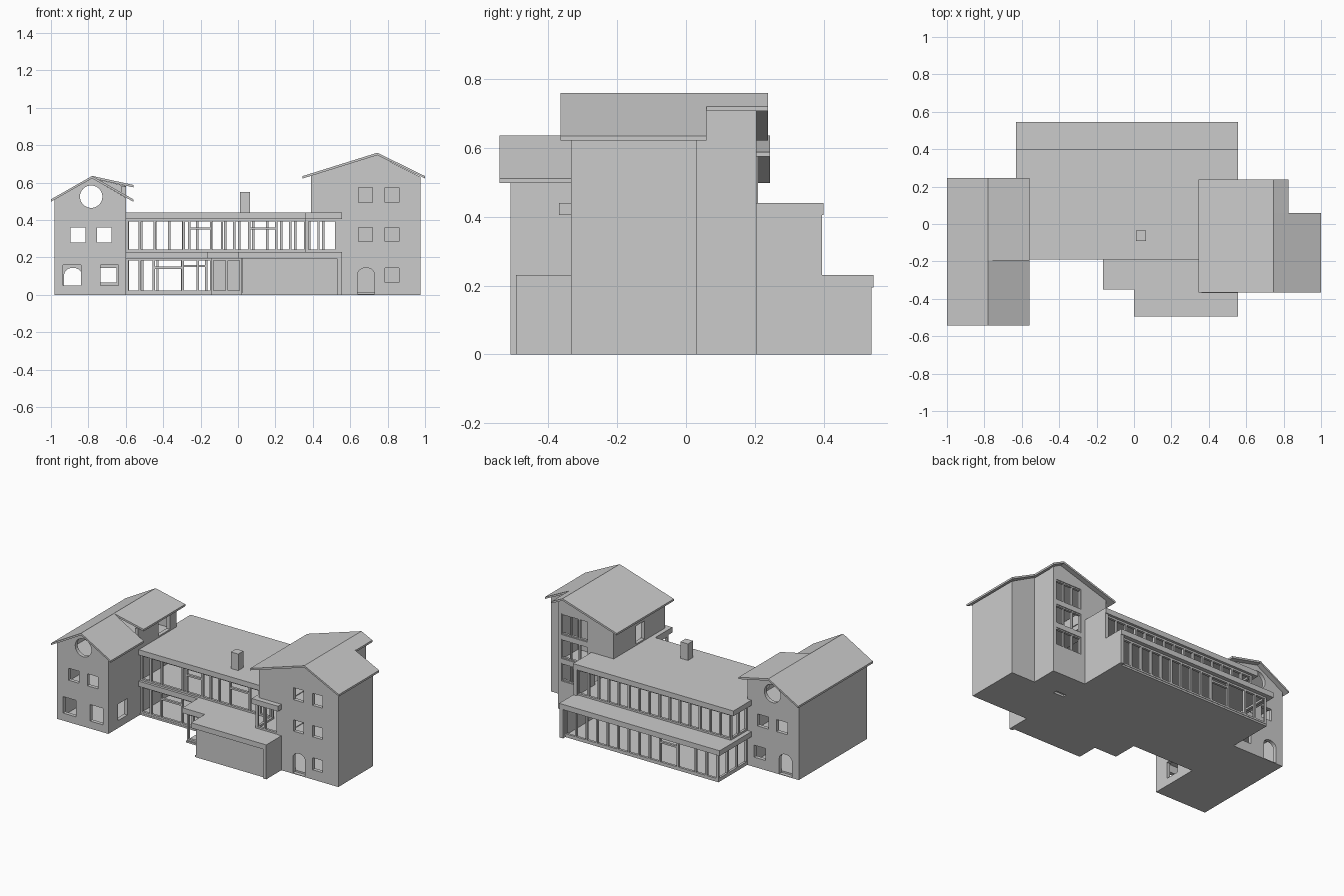
import bpy, bmesh, math
from mathutils import Matrix, Vector

if "Cube" in bpy.data.objects:
    bpy.data.objects.remove(bpy.data.objects["Cube"])

X_FRONT = Matrix(((1, 0, 0, 0), (0, 0, -1, 0), (0, 1, 0, 0), (0, 0, 0, 1)))   # drawn in x,z
X_SIDE = Matrix(((0, 0, 1, 0), (1, 0, 0, 0), (0, 1, 0, 0), (0, 0, 0, 1)))     # drawn in y,z
T = 0.025


def plate(name, outline, holes, d0, d1, plane):
    """Outline with holes, given depth between d0 and d1 along the plane's axis."""
    cu = bpy.data.curves.new(name, 'CURVE')
    cu.dimensions = '2D'
    cu.fill_mode = 'BOTH'
    cu.extrude = abs(d1 - d0) / 2
    for pts in [outline] + holes:
        sp = cu.splines.new('POLY')
        sp.points.add(len(pts) - 1)
        for p, (u, v) in zip(sp.points, pts):
            p.co = (u, v, 0, 1)
        sp.use_cyclic_u = True
    tmp = bpy.data.objects.new(name + "_tmp", cu)
    bpy.context.collection.objects.link(tmp)
    bpy.context.view_layer.update()
    dg = bpy.context.evaluated_depsgraph_get()
    me = bpy.data.meshes.new_from_object(tmp.evaluated_get(dg))
    bpy.data.objects.remove(tmp)
    mid = (d0 + d1) / 2
    off = {'y': Vector((0, mid, 0)), 'x': Vector((mid, 0, 0)), 'z': Vector((0, 0, mid))}[plane]
    rot = {'y': X_FRONT, 'x': X_SIDE, 'z': Matrix.Identity(4)}[plane]
    me.transform(Matrix.Translation(off) @ rot)
    me.name = name
    for p in me.polygons:
        p.use_smooth = False
    ob = bpy.data.objects.new(name, me)
    bpy.context.collection.objects.link(ob)
    return ob


def boxes(name, items):
    """One object of several boxes, each (x0, x1, y0, y1, z0, z1)."""
    bm = bmesh.new()
    for x0, x1, y0, y1, z0, z1 in items:
        m = Matrix.Translation(((x0 + x1) / 2, (y0 + y1) / 2, (z0 + z1) / 2))
        bmesh.ops.create_cube(bm, size=1, matrix=m @ Matrix.Diagonal((x1 - x0, y1 - y0, z1 - z0, 1)))
    me = bpy.data.meshes.new(name)
    bm.to_mesh(me)
    bm.free()
    ob = bpy.data.objects.new(name, me)
    bpy.context.collection.objects.link(ob)


def rect(u0, u1, v0, v1):
    return [(u0, v0), (u1, v0), (u1, v1), (u0, v1)]


def circle(cx, cz, r, n=32):
    return [(cx + r * math.cos(2 * math.pi * i / n), cz + r * math.sin(2 * math.pi * i / n)) for i in range(n)]


def arch(u0, u1, top):
    r, c = (u1 - u0) / 2, (u0 + u1) / 2
    zc = top - r * 0.8
    return [(u0, 0.004), (u1, 0.004)] + [(c + r * math.cos(math.pi * i / 10), zc + r * 0.8 * math.sin(math.pi * i / 10))
                                         for i in range(11)]


def roof(name, pts, y0, y1, t=0.013):
    plate(name, pts + [(x, z - t) for x, z in reversed(pts)], [], y0, y1, 'y')


def glazing(name, axis, pos, stops, z0, z1, transoms=(), w=0.012):
    """Open window frame: posts at the stops, rails top and bottom, optional transoms (u0, u1, z)."""
    bars = [(u - w / 2, u + w / 2, z0, z1) for u in stops]
    bars += [(stops[0], stops[-1], z0, z0 + w), (stops[0], stops[-1], z1 - w, z1)]
    bars += [(a, b, z - w / 2, z + w / 2) for a, b, z in transoms]
    h = 0.008
    if axis == 'y':
        boxes(name, [(a, b, pos - h, pos + h, c, d) for a, b, c, d in bars])
    else:
        boxes(name, [(pos - h, pos + h, a, b, c, d) for a, b, c, d in bars])


def spread(a, b, n):
    return [a + (b - a) * i / n for i in range(n + 1)]


# left wing walls
steep = [(-.98, 0), (-.6, 0), (-.6, .52), (-.78, .623), (-.98, .51)]
shallow = [(-.98, 0), (-.6, 0), (-.6, .582), (-.78, .623), (-.98, .51)]
upper = [rect(-.895, -.815, .28, .36), rect(-.755, -.675, .28, .36), circle(-.785, .525, .06)]
plate("left_wing_front_wall", steep,
      upper + [rect(-.935, -.84, .05, .16), rect(-.735, -.64, .05, .16)], -.51, -.51 + T, 'y')
plate("left_wing_back_wall", shallow,
      upper + [arch(-.93, -.835, .145), rect(-.735, -.65, .065, .145)], .21 - T, .21, 'y')
plate("left_wing_outer_wall", rect(-.51 + T, .21 - T, 0, .51), [], -.98, -.98 + T, 'x')
plate("left_wing_inner_wall",
      [(-.51 + T, 0), (.21 - T, 0), (.21 - T, .58), (-.195, .58), (-.195, .518), (-.51 + T, .518)],
      [rect(-.41, -.31, .05, .16), rect(.02, .14, .45, .56)], -.6 - T, -.6, 'x')
boxes("left_wing_floors", [(-.955, -.625, -.485, .185, z, z + .015) for z in (0, .21, .42)])

# left wing roof, with the flatter slope on the rear courtyard side
roof("left_roof_front", [(-1, .511), (-.78, .636), (-.56, .511)], -.542, -.195)
roof("left_roof_back", [(-1, .511), (-.78, .636), (-.56, .588)], -.195, .245)

# right wing walls
rows = [(.495, .575), (.285, .36)]
holes = [rect(x, x + .075, a, b) for x in (.645, .785) for a, b in rows]
plate("right_wing_front_wall",
      [(.555, 0), (.975, 0), (.975, .63), (.745, .747), (.39, .636), (.39, .44), (.555, .44)],
      holes + [rect(.785, .86, .065, .145), arch(.64, .73, .145)], -.335, -.335 + T, 'y')
stairs = [(.50, .64), (.34, .47), (.19, .31)]
plate("right_wing_stair_wall",
      [(.555, 0), (.8, 0), (.8, .718), (.745, .747), (.39, .636), (.39, .44), (.555, .44)],
      [rect(.585, .775, a, b) for a, b in stairs], .205 - T, .205, 'y')
for i, (a, b) in enumerate(stairs):
    glazing("stair_window_%d" % (i + 1), 'y', .192, spread(.585, .775, 3), a, b, w=.008)
plate("right_wing_outer_wall", rect(-.335 + T, .03 - T, 0, .63), [], .975 - T, .975, 'x')
plate("right_wing_back_wall", [(.63, 0), (.975, 0), (.975, .63), (.745, .747), (.63, .71)], [], .03 - T, .03, 'y')
plate("stair_side_wall", rect(.03, .205 - T, 0, .716), [], .8 - T, .8, 'x')
plate("right_wing_inner_wall", rect(-.335 + T, .205 - T, .44, .637), [rect(-.12, -.03, .45, .57)], .39, .39 + T, 'x')
boxes("right_wing_floors", [(.555, .95, -.31, .005, z, z + .015) for z in (0, .21, .42)])
boxes("stair_floor", [(.555, .775, .03, .18, 0, .015), (.555, .775, .03, .18, .32, .335)])

# right wing roof
roof("right_roof_front", [(.345, .635), (.745, .76), (1, .635)], -.365, .06)
roof("right_roof_back", [(.345, .635), (.745, .76), (.825, .721)], .06, .238)

# middle block slabs
plate("main_flat_roof", [(-.63, .4), (-.63, .21), (-.6, .21), (-.6, -.19), (.36, -.19), (.36, -.37), (.555, -.37),
                         (.555, .4)], [], .405, .44, 'z')
plate("lower_flat_roof", [(-.63, .545), (-.63, .21), (-.6, .21), (-.6, -.19), (-.165, -.19), (-.165, -.35), (0, -.35),
                          (0, -.495), (.555, -.495), (.555, .545)], [], .195, .23, 'z')
plate("ground_floor", [(-.6, .515), (-.6, -.175), (-.145, -.175), (-.145, -.34), (.02, -.34), (.02, -.48),
                       (.555, -.48), (.555, .515)], [], 0, .012, 'z')
plate("middle_end_wall", [(.205, 0), (.54, 0), (.54, .195), (.395, .195), (.395, .405), (.205, .405)], [],
      .53, .555, 'x')
boxes("chimney", [(.01, .065, -.09, -.035, .44, .55)])

# middle block glazing
glazing("upper_front_glazing", 'y', -.165, [-.592, -.525, -.445, -.29, -.26, -.145, -.085, -.02, .06, .205, .28, .36],
        .23, .405, [(-.26, -.145, .355), (.06, .205, .355)])
glazing("upper_bay_glazing", 'y', -.325, [.37, .43, .525], .23, .405)
glazing("upper_bay_side_glazing", 'x', .37, [-.325, -.245, -.165], .23, .405)
glazing("upper_back_glazing", 'y', .375, spread(-.592, .53, 15), .23, .405)
glazing("upper_end_glazing", 'x', -.592, [.215, .295, .375], .23, .405)
glazing("lower_front_glazing", 'y', -.165, [-.592, -.525, -.45, -.295, -.215, -.145], .012, .195, [(-.45, -.295, .145)])
glazing("lower_back_glazing", 'y', .51, [-.592, -.51, -.43, -.3, -.17] + spread(-.09, .53, 8), .012, .195,
        [(-.3, -.17, .155)])
glazing("lower_end_glazing", 'x', -.592, spread(.215, .51, 3), .012, .195)
boxes("bay_pier", [(.525, .555, -.335, -.305, .23, .405)])

# entrance porch and garage
glazing("porch_frame", 'y', -.325, [-.138, -.06, .015], .012, .195)
boxes("entrance_wall", [(-.145, .025, -.175, -.155, 0, .195)])
boxes("garage_walls", [(.025, .53, -.48, -.46, 0, .195), (.025, .045, -.46, -.155, 0, .195),
                       (.53, .555, -.495, -.31, 0, .195)])
